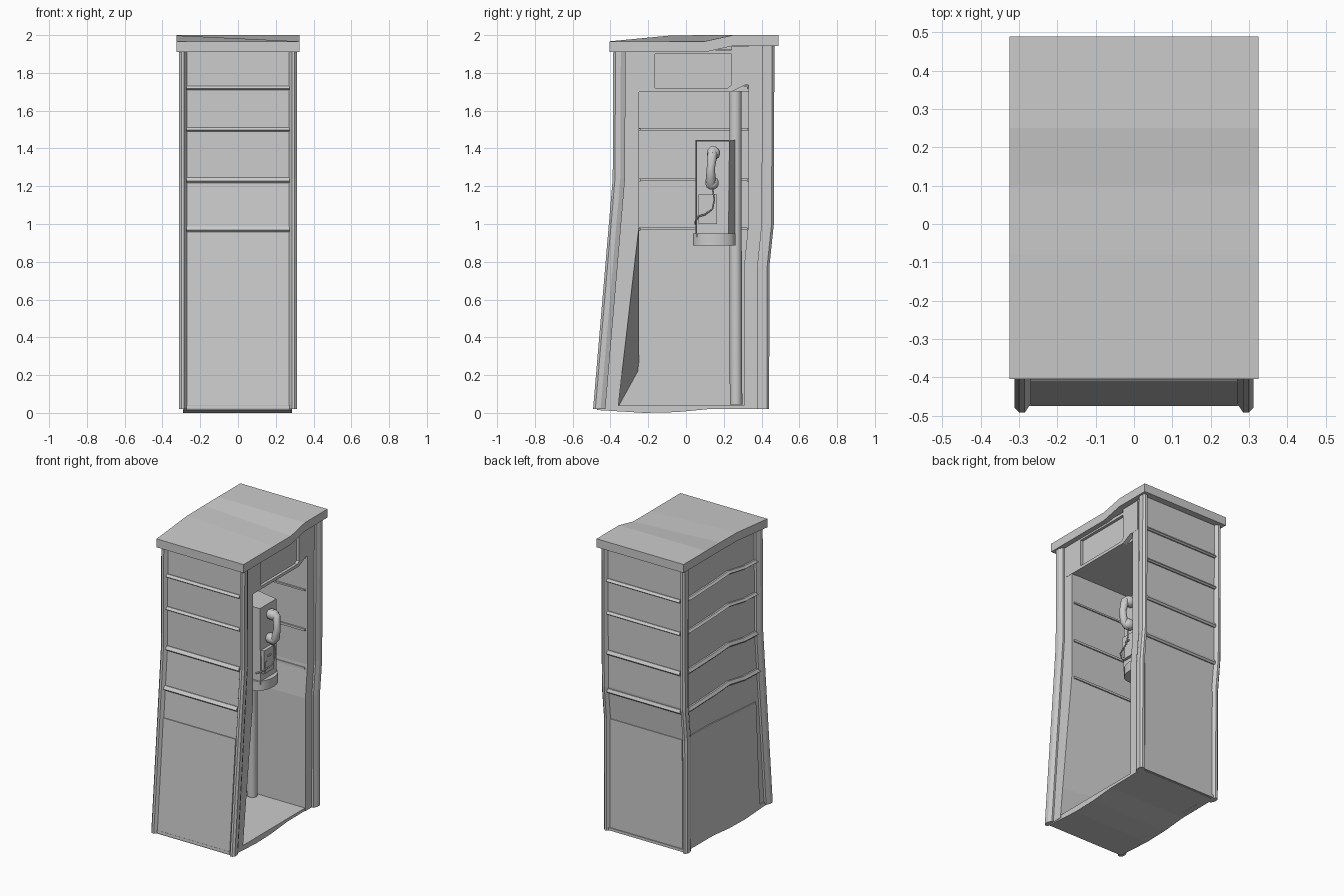
import bpy, bmesh, math
from mathutils import Vector

if "Cube" in bpy.data.objects:
    bpy.data.objects.remove(bpy.data.objects["Cube"])

FRONT = [(1.94, -.385), (1.24, -.388), (.02, -.492)]            # (z, y) outer post lines
BACK = [(1.95, .468), (1.0, .465), (.78, .442), (.02, .44)]
BARS = [1.72, 1.5, 1.232, .972]


def at(profile, z):
    for (z1, y1), (z2, y2) in zip(profile, profile[1:]):
        if z >= z2:
            return y1 + (y2 - y1) * (z1 - z) / (z1 - z2)
    return profile[-1][1]


def loft(name, rings, smooth=False):
    """Solid skinned through equal-length rings, capped at both ends."""
    bm = bmesh.new()
    vs = [[bm.verts.new(p) for p in r] for r in rings]
    n = len(rings[0])
    for a, b in zip(vs, vs[1:]):
        for i in range(n):
            bm.faces.new((a[i], a[(i + 1) % n], b[(i + 1) % n], b[i]))
    bm.faces.new(vs[0])
    bm.faces.new(vs[-1])
    bmesh.ops.recalc_face_normals(bm, faces=bm.faces)
    me = bpy.data.meshes.new(name)
    bm.to_mesh(me)
    bm.free()
    ob = bpy.data.objects.new(name, me)
    bpy.context.collection.objects.link(ob)
    if smooth:
        bpy.ops.object.select_all(action='DESELECT')
        ob.select_set(True)
        bpy.context.view_layer.objects.active = ob
        bpy.ops.object.shade_smooth_by_angle(angle=math.radians(40))
    return ob


def slab(name, yz, x1, x2, yz2=None):
    """Side profile (y, z) stretched between two x positions."""
    return loft(name, [[(x1, y, z) for y, z in yz], [(x2, y, z) for y, z in (yz2 or yz)]])


def box(name, x1, x2, y1, y2, z1, z2):
    return slab(name, [(y1, z1), (y2, z1), (y2, z2), (y1, z2)], x1, x2)


def tube(name, pts, radii, sides=12):
    """Round tube along a path."""
    pts = [Vector(p) for p in pts]
    rings = []
    for i, p in enumerate(pts):
        d = (pts[min(i + 1, len(pts) - 1)] - pts[max(i - 1, 0)]).normalized()
        u = d.cross(Vector((0, 1, 0)) if abs(d.y) < .9 else Vector((1, 0, 0))).normalized()
        v = d.cross(u)
        rings.append([p + radii[i] * (u * math.cos(t) + v * math.sin(t))
                      for t in (math.tau * k / sides for k in range(sides))])
    return loft(name, rings, True)


# Corner posts, chamfered and bent
section = [(.312, .012), (.3, 0), (.285, 0), (.27, .022), (.27, .065), (.3, .065), (.312, .04)]
for label, prof, inward in (("front", FRONT, 1), ("back", BACK, -1)):
    for side, s in (("right", 1), ("left", -1)):
        loft(f"{label}_{side}_post",
             [[(s * x, y + inward * d, z) for x, d in section] for z, y in prof])

# Front wall: flared, with a twisted inner lower surface
outer_f = [(at(FRONT, z) + .022, z) for z in (1.94, 1.24, .02)]
slab("front_wall", outer_f + [(-.36, .02), (-.25, .22), (-.25, .98), (-.25, 1.94)], -.285, .288,
     outer_f + [(-.36, .02), (-.338, .22), (-.25, .98), (-.25, 1.94)])
# Back wall: kinked at waist height
slab("back_wall", [(at(BACK, z) - .022, z) for z in (1.95, 1.0, .78, .02)]
     + [(.308, .02), (.308, .78), (.33, 1.0), (.33, 1.95)], -.285, .288)
# Left wall
slab("left_wall", outer_f + [(at(BACK, z) - .022, z) for z in (.02, .78, 1.0, 1.95)], -.285, -.25)

# Raised lower panels
for label, prof, s in (("front", FRONT, 1), ("back", BACK, -1)):
    pts = [(at(prof, z) + s * o, z) for z, o in ((.775, .016), (.025, .016), (.025, .04), (.775, .04))]
    slab(f"{label}_lower_panel", pts, -.27, .27)
slab("left_lower_panel", [(-.37, .03), (.385, .03), (.385, .79), (.15, .785), (-.03, .77), (-.33, .75)],
     -.293, -.27)

# Window bars running through the walls, wavy on the left side
for i, z in enumerate(BARS):
    h = .011 + .004 * (i > 1)
    for label, prof, s, inner in (("front", FRONT, 1, -.242), ("back", BACK, -1, .322)):
        a, b = at(prof, z + h) + s * .016, at(prof, z - h) + s * .004
        slab(f"{label}_bar_{i}", [(a, z + h), (b, z - h * .3), (b + s * .01, z - h),
                                  (inner, z - h * .5), (inner, z + h * .5)], -.272, .272)
    rings = []
    for y, dz in ((at(FRONT, z) + .05, -.018), (-.2, -.012), (-.03, .018), (.12, .008), (.4, 0)):
        rings.append([(-.296, y, z + dz + h), (-.307, y, z + dz - h * .3), (-.298, y, z + dz - h),
                      (-.27, y, z + dz - h), (-.27, y, z + dz + h)])
    loft(f"left_bar_{i}", rings)
    if i:
        box(f"left_inner_bar_{i}", -.26, -.242, -.25, .325, z - .005, z + .009)

# Header over the open side with a recessed sign panel
slab("header_panel", [(-.3, 1.702), (.24, 1.702), (.3, 1.732), (.38, 1.732), (.38, 1.93), (-.3, 1.91)], .25, .27)
box("header_front_frame", .25, .289, -.3, -.165, 1.7, 1.92)
box("header_back_frame", .25, .289, .24, .38, 1.735, 1.94)
slab("header_bottom_frame", [(-.3, 1.7), (.24, 1.7), (.31, 1.735), (.24, 1.735), (.22, 1.72), (-.3, 1.72)],
     .25, .289)
box("header_top_frame", .25, .289, -.3, .3, 1.9, 1.92)
box("ceiling", -.27, .26, -.27, .35, 1.702, 1.73)

# Roof slab: its front part sags, at a different place on each side
ys = [-.405, -.08, .1, .25, .49]


def roof(heights, t=.057):
    return [(y, z) for y, z in zip(ys, heights)] + [(y, z - t) for y, z in reversed(list(zip(ys, heights)))]


slab("roof", roof([1.967, 1.998, 2, 2, 2]), -.325, .325, roof([1.967, 1.967, 1.967, 2, 2]))

# Floor plate with an uneven underside
slab("floor", [(-.475, .04), (-.47, .015), (-.22, 0), (-.05, .004), (.12, .02), (.43, .022), (.43, .04)],
     -.29, .285)

# Pole carrying the telephone
tube("phone_pole", [(-.08, .265, .045), (-.08, .262, .9), (-.08, .262, 1.71)], [.033] * 3)

# Telephone body, tapered, with its rounded shelf
loft("phone_body", [[(-.06, .05, .93), (-.06, .262, .93), (-.06, .262, 1.445), (-.06, .05, 1.445)],
                    [(.13, .055, .93), (.13, .225, .93), (.125, .23, 1.44), (.125, .055, 1.44)]])
arc = [(.085 + .075 * math.sin(math.pi * k / 10), .15 - .113 * math.cos(math.pi * k / 10)) for k in range(11)]
plan = [(-.07, .037)] + arc + [(-.07, .263)]
loft("phone_shelf", [[(x, y, z) for x, y in plan] for z in (.885, .95)], True)

# Keypad box with coin slot
box("keypad_box", .12, .15, .065, .165, 1.0, 1.157)
box("coin_slot", .145, .156, .1, .135, 1.105, 1.116)
box("keypad_rim", .145, .154, .075, .09, 1.01, 1.08)

# Handset: curved grip and two cups
grip = [(.16, .145, 1.4), (.19, .14, 1.37), (.2, .132, 1.3), (.19, .13, 1.23), (.16, .135, 1.195)]
tube("handset_grip", grip, [.02, .026, .022, .026, .02])
for label, y, z in (("ear", .145, 1.375), ("mouth", .138, 1.217)):
    tube(f"handset_{label}_cup", [(.128, y, z), (.14, y, z), (.165, y, z), (.185, y, z), (.195, y, z)],
         [.026, .034, .036, .03, .016], 14)

# Cord
cord = [(.17, .14, 1.19), (.175, .15, 1.13), (.175, .14, 1.08), (.175, .1, 1.05), (.165, .065, 1.04),
        (.14, .052, 1.02), (.1, .048, 1.0)]
tube("phone_cord", cord, [.005] * len(cord), 6)
